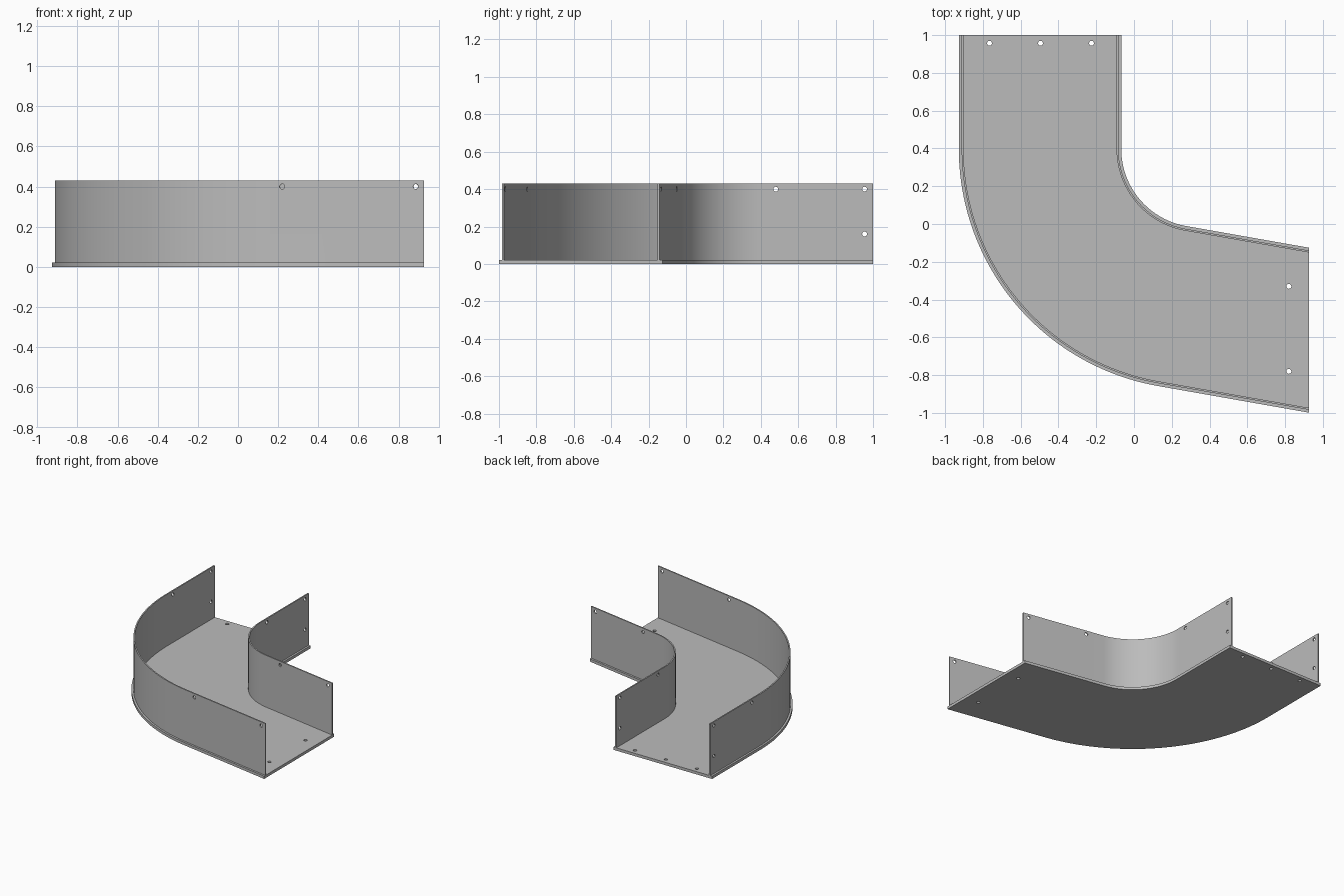
import bpy, bmesh, math
from mathutils import Matrix, Vector

if "Cube" in bpy.data.objects:
    bpy.data.objects.remove(bpy.data.objects["Cube"], do_unlink=True)

# Bend layout: straight arm along y, 80 degree arc, straight arm cut off at x = END_X
CX, CY, END_X, END_Y = 0.3475, 0.398, 0.9275, 1.0
R_IN, R_OUT = 0.415, 1.275
LIP, SHEET = 0.015, 0.01
FLOOR, TOP = 0.022, 0.43
SWEEP, STEPS = math.radians(80), 40
SLOPE = math.tan(math.radians(10))

steel = bpy.data.materials.new("grey sheet metal")
steel.use_nodes = True
grey = (0.5, 0.5, 0.5, 1)
steel.diffuse_color = grey
steel.node_tree.nodes["Principled BSDF"].inputs["Base Color"].default_value = grey


def rail(r):
    """Plan line of the bend at radius r."""
    pts = [(CX - r, END_Y)]
    for i in range(STEPS + 1):
        a = math.pi + SWEEP * i / STEPS
        pts.append((CX + r * math.cos(a), CY + r * math.sin(a)))
    x, y = pts[-1]
    pts.append((END_X, y - (END_X - x) * SLOPE))
    return pts


def band(name, r0, r1, z0, z1):
    """Solid strip between two radii and two heights."""
    bm = bmesh.new()
    rings = []
    for a, b in zip(rail(r0), rail(r1)):
        section = [(*a, z0), (*b, z0), (*b, z1), (*a, z1)]
        rings.append([bm.verts.new(p) for p in section])
    for p, q in zip(rings, rings[1:]):
        for i in range(4):
            j = (i + 1) % 4
            bm.faces.new((p[i], p[j], q[j], q[i]))
    bm.faces.new(rings[0])
    bm.faces.new(rings[-1][::-1])
    bmesh.ops.recalc_face_normals(bm, faces=bm.faces)
    mesh = bpy.data.meshes.new(name)
    bm.to_mesh(mesh)
    bm.free()
    mesh.materials.append(steel)
    obj = bpy.data.objects.new(name, mesh)
    bpy.context.collection.objects.link(obj)
    return obj


parts = [
    band("floor_plate", R_IN, R_OUT, 0, FLOOR),
    band("inner_wall", R_IN + LIP, R_IN + LIP + SHEET, FLOOR, TOP),
    band("outer_wall", R_OUT - LIP - SHEET, R_OUT - LIP, FLOOR, TOP),
]

# Bolt holes: centre and drilling direction
holes = [((x, 0.957, 0), (0, 0, 1)) for x in (-0.765, -0.495, -0.225)]
holes += [((0.82, y, 0), (0, 0, 1)) for y in (-0.33, -0.78)]
across = (SLOPE, 1, 0)
for r, mid_x in ((R_IN + LIP, 0.41), (R_OUT - LIP, 0.22)):
    for y, z in ((0.48, 0.4), (0.955, 0.4), (0.955, 0.16)):
        holes.append(((CX - r, y, z), (1, 0, 0)))
    x1, y1 = rail(r)[-1]
    for x in (mid_x, 0.885):
        holes.append(((x, y1 + (x1 - x) * SLOPE, 0.4), across))

bm = bmesh.new()
for centre, axis in holes:
    turn = Vector(axis).to_track_quat('Z', 'Y').to_matrix().to_4x4()
    bmesh.ops.create_cone(bm, cap_ends=True, segments=16, radius1=0.013, radius2=0.013,
                          depth=0.1, matrix=Matrix.Translation(centre) @ turn)
mesh = bpy.data.meshes.new("hole_cutter")
bm.to_mesh(mesh)
bm.free()
mesh.materials.append(steel)
cutter = bpy.data.objects.new("hole_cutter", mesh)
cutter.hide_render = True
bpy.context.collection.objects.link(cutter)

# Drill the parts and shade the bend smooth
for obj in parts:
    bpy.ops.object.select_all(action='DESELECT')
    bpy.context.view_layer.objects.active = obj
    obj.select_set(True)
    cut = obj.modifiers.new("bolt holes", 'BOOLEAN')
    cut.operation = 'DIFFERENCE'
    cut.solver = 'EXACT'
    cut.object = cutter
    bpy.ops.object.modifier_apply(modifier=cut.name)
    bpy.ops.object.shade_smooth_by_angle(angle=math.radians(30))

bpy.data.objects.remove(cutter, do_unlink=True)
